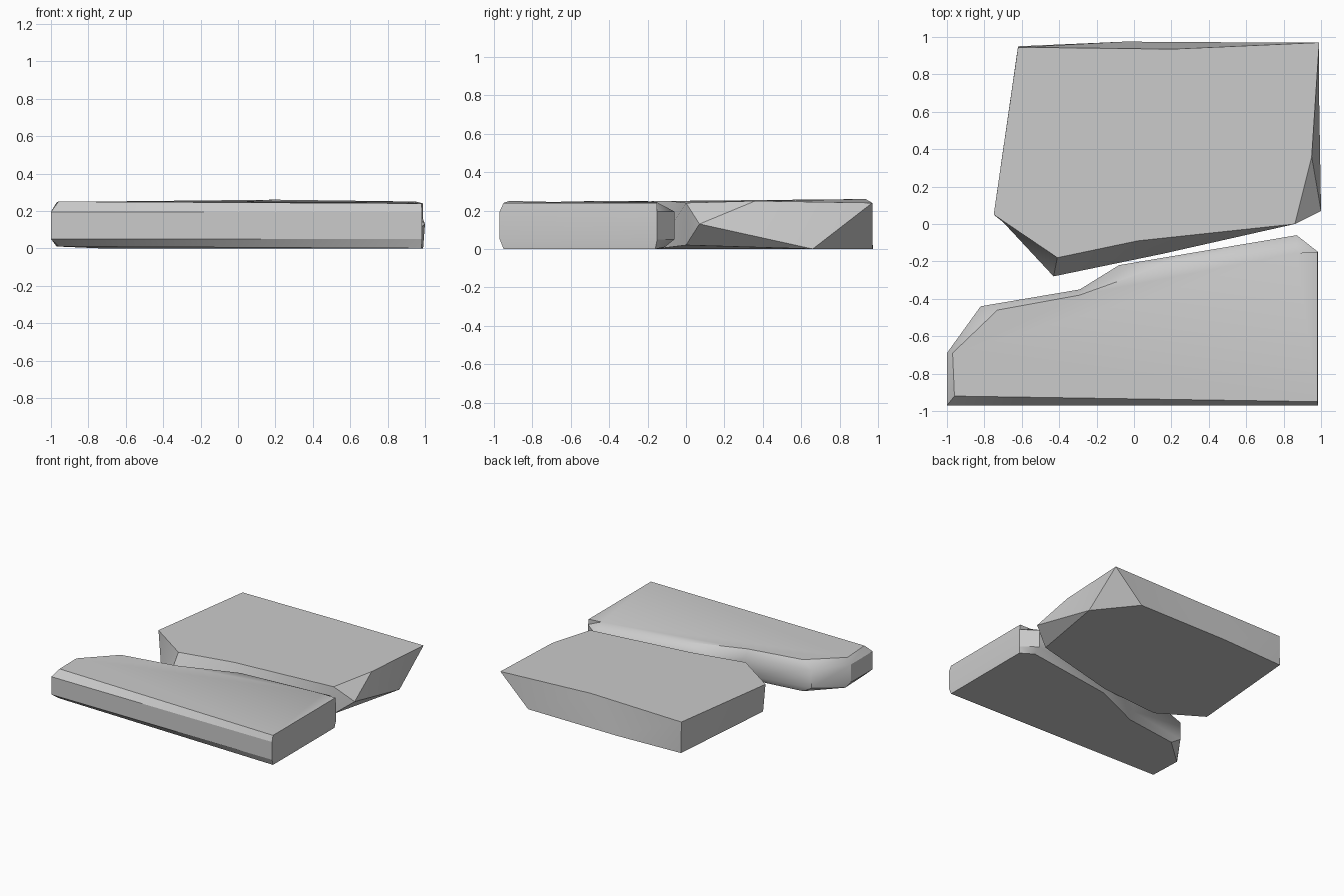
import bpy, bmesh

if "Cube" in bpy.data.objects:
    bpy.data.objects.remove(bpy.data.objects["Cube"])

stone = bpy.data.materials.new("grey_stone")
stone.diffuse_color = (0.6, 0.6, 0.6, 1)
stone.use_nodes = True
stone.node_tree.nodes["Principled BSDF"].inputs["Base Color"].default_value = stone.diffuse_color


def slab(name, rings, spur=None):
    """Loft closed outlines from top to bottom; spur = (first, second, point)
    pushes an extra corner out of the side wall between two outline points."""
    bm = bmesh.new()
    loops = [[bm.verts.new(p) for p in ring] for ring in rings]
    n = len(loops[0])
    for up, low in zip(loops, loops[1:]):
        for i in range(n):
            j = (i + 1) % n
            wall = [up[i], up[j], low[j], low[i]]
            if spur and spur[0] == i:
                tip = bm.verts.new(spur[1])
                for k in range(4):
                    bm.faces.new((wall[k], wall[(k + 1) % 4], tip))
            else:
                bm.faces.new(wall)
    bm.faces.new(loops[0])
    bm.faces.new(loops[-1])
    bmesh.ops.recalc_face_normals(bm, faces=bm.faces)
    bmesh.ops.triangulate(bm, faces=[f for f in bm.faces if len(f.verts) == 4])
    me = bpy.data.meshes.new(name)
    bm.to_mesh(me)
    bm.free()
    me.materials.append(stone)
    ob = bpy.data.objects.new(name, me)
    bpy.context.collection.objects.link(ob)
    bpy.ops.object.select_all(action='DESELECT')
    ob.select_set(True)
    bpy.context.view_layer.objects.active = ob
    bpy.ops.object.shade_smooth_by_angle(angle=0.6)


# back slab: straight walls, undercut right corner and overhanging front foot
back_top = [(-.62, .945, .25), (.2, .935, .26), (.99, .97, .24), (.95, .36, .25),
            (.86, 0, .24), (.02, -.09, .25), (-.41, -.18, .25), (-.75, .05, .25)]
back_low = [(-.62, .95, 0), (-.05, .975, 0), (.74, .97, 0), (.99, .66, 0),
            (.86, 0, .02), (.15, -.16, 0), (-.43, -.28, .06), (-.70, .01, 0)]
slab("back_slab", [back_top, back_low], (3, (1.0, .07, .13)))

# front slab: chamfered rim around a thick middle band
front_top = [(-.96, -.92, .25), (.98, -.95, .24), (.98, -.15, .24), (.87, -.155, .245),
             (.17, -.215, .25), (-.29, -.38, .25), (-.73, -.46, .25), (-.97, -.69, .245)]
rim = [(-1, -.97), (.985, -.97), (.985, -.15), (.87, -.06),
       (-.08, -.22), (-.29, -.35), (-.82, -.44), (-1, -.69)]
front_low = [(-.96, -.92, .01), (.98, -.95, 0), (.98, -.16, 0), (.87, -.11, .01),
             (.12, -.21, 0), (-.29, -.39, 0), (-.74, -.45, 0), (-.97, -.66, .01)]
slab("front_slab", [front_top] + [[(x, y, z) for x, y in rim] for z in (.195, .05)]
     + [front_low])
